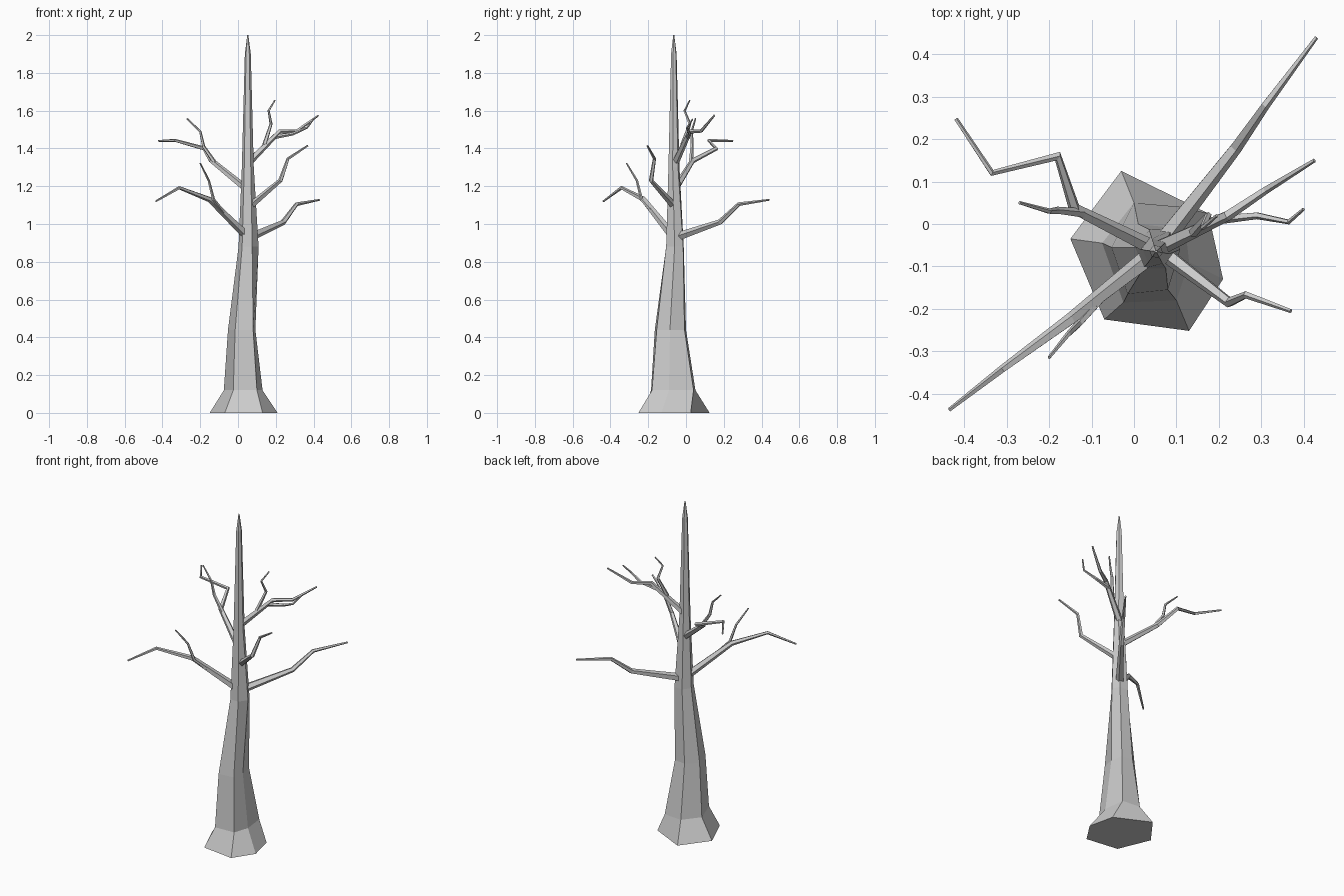
import bpy, bmesh, math
from mathutils import Vector

if "Cube" in bpy.data.objects:
    bpy.data.objects.remove(bpy.data.objects["Cube"])


def skin(name, rings):
    """Join equal-sided rings of points into one closed flat-shaded mesh."""
    bm = bmesh.new()
    loops = [[bm.verts.new(p) for p in r] for r in rings]
    for a, b in zip(loops, loops[1:]):
        n = len(a)
        for i in range(n):
            j = (i + 1) % n
            bm.faces.new((a[i], a[j], b[j], b[i]))
    bm.faces.new(loops[0][::-1])
    bm.faces.new(loops[-1])
    bmesh.ops.recalc_face_normals(bm, faces=bm.faces)
    me = bpy.data.meshes.new(name)
    bm.to_mesh(me)
    bm.free()
    ob = bpy.data.objects.new(name, me)
    bpy.context.collection.objects.link(ob)
    return ob


def limb(name, pts, r0, r1, sides=5):
    """Tapering bent branch through the given points."""
    pts = [Vector(p) for p in pts]
    lens = [0]
    for a, b in zip(pts, pts[1:]):
        lens.append(lens[-1] + (b - a).length)
    rings = []
    for i, p in enumerate(pts):
        d = Vector()
        if i > 0:
            d += (p - pts[i - 1]).normalized()
        if i < len(pts) - 1:
            d += (pts[i + 1] - p).normalized()
        d.normalize()
        main = (pts[-1] - pts[0]).normalized()
        side = main.cross(Vector((0, 0, 1)))
        u = (side - d * side.dot(d)).normalized()
        v = d.cross(u)
        r = r0 + (r1 - r0) * lens[i] / lens[-1]
        rings.append([p + r * (math.cos(t) * u + math.sin(t) * v)
                      for t in (2 * math.pi * k / sides for k in range(sides))])
    return skin(name, rings)


# Trunk: irregular six-sided flare, then a slim spire
trunk = [
    (0, [(-.03, .125), (-.15, -.035), (-.07, -.225), (.13, -.252), (.21, -.13), (.175, .025)]),
    (.12, [(0, .05), (-.075, -.045), (-.025, -.185), (.1, -.18), (.13, -.09), (.115, .04)]),
    (.44, [(.01, 0), (-.053, -.055), (-.015, -.165), (.08, -.155), (.092, -.085), (.08, -.008)]),
    (.88, [(.035, -.012), (.003, -.055), (.022, -.105), (.075, -.105), (.109, -.06), (.088, -.015)]),
]
rings = [[(x, y, z) for x, y in ring] for z, ring in trunk]
for z, r in ((1.3, .032), (1.9, .016), (2.0, .003)):
    rings.append([(.052 + r * math.cos(math.radians(a)), -.065 + r * math.sin(math.radians(a)), z)
                  for a in (108, 172, 234, 299, 350, 45)])
skin("trunk", rings)

# Main branches
branches = {
    "branch_low_left": [(.06, -.06, .925), (-.15, -.225, 1.13), (-.31, -.342, 1.192), (-.435, -.438, 1.12)],
    "branch_low_right": [(.06, -.05, .93), (.24, .18, 1.01), (.31, .28, 1.105), (.43, .44, 1.128)],
    "branch_high_left": [(.05, -.06, 1.18), (-.14, .035, 1.335), (-.18, .16, 1.4), (-.335, .12, 1.443), (-.42, .248, 1.44)],
    "branch_mid_right": [(.06, -.06, 1.09), (.225, -.185, 1.23), (.265, -.167, 1.345), (.37, -.205, 1.415)],
    "branch_high_right": [(.06, -.055, 1.33), (.22, .02, 1.49), (.31, .08, 1.492), (.425, .15, 1.575)],
}
for name, pts in branches.items():
    limb(name, pts, .024 if "low" in name else .02, .005)

# Twigs growing from the branches
twigs = {
    "twig_low_left": [(-.06, -.155, 1.04), (-.13, -.235, 1.13), (-.155, -.26, 1.23), (-.2, -.315, 1.322)],
    "twig_high_left": [(-.12, .025, 1.32), (-.182, .032, 1.41), (-.2, .03, 1.49), (-.27, .05, 1.558)],
    "twig_high_right_upper": [(.14, -.02, 1.42), (.175, .02, 1.53), (.162, -.008, 1.6), (.195, .02, 1.655)],
    "twig_high_right_outer": [(.19, .01, 1.46), (.29, .02, 1.477), (.365, .005, 1.51), (.4, .035, 1.555)],
}
for name, pts in twigs.items():
    limb(name, pts, .012, .004)
